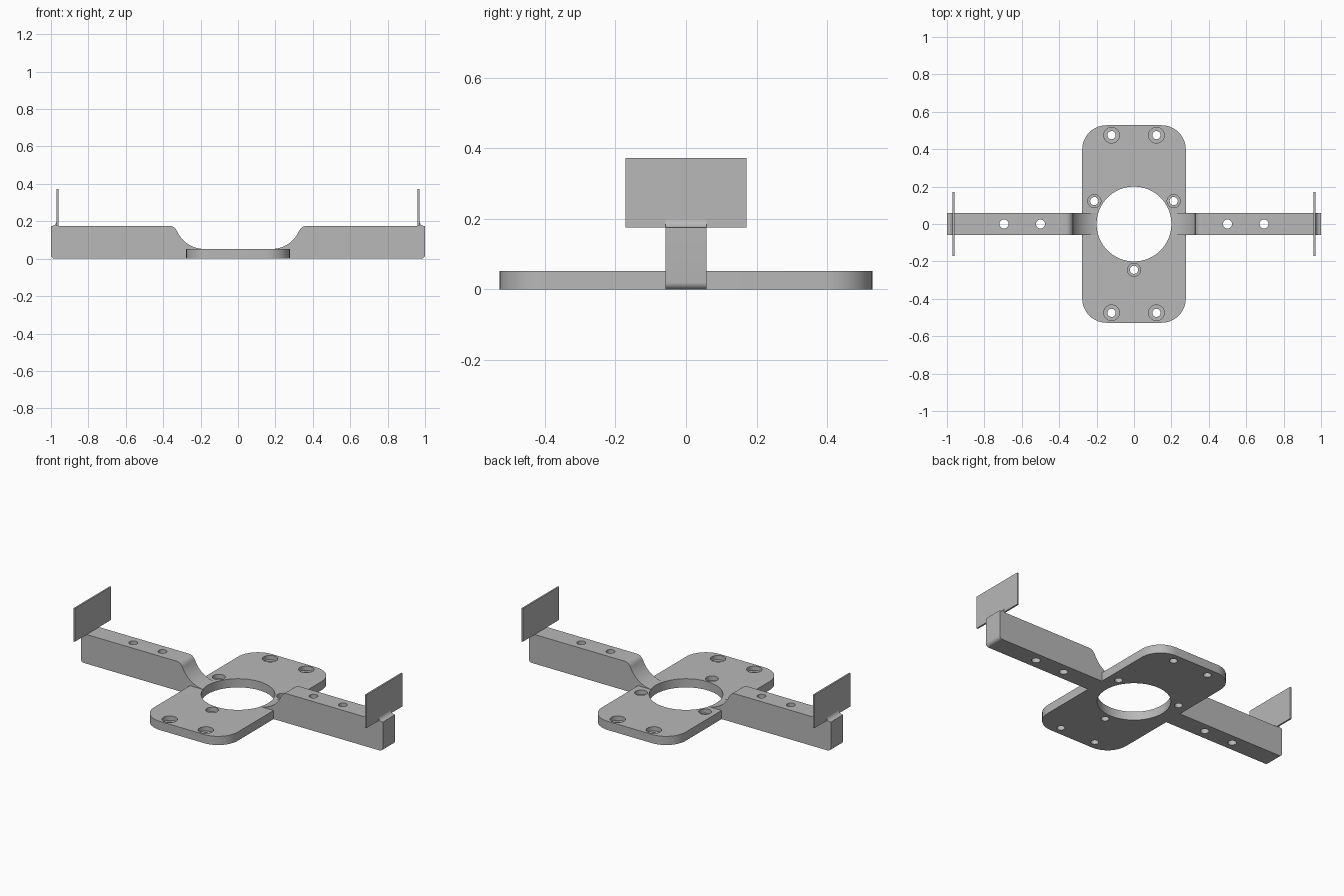
import bpy, bmesh
from math import cos, sin, radians, pi

if "Cube" in bpy.data.objects:
    bpy.data.objects.remove(bpy.data.objects["Cube"], do_unlink=True)

GREY = (0.48, 0.48, 0.48, 1)
mat = bpy.data.materials.new("plain grey")
mat.use_nodes = True
mat.diffuse_color = GREY
mat.node_tree.nodes["Principled BSDF"].inputs["Base Color"].default_value = GREY

PLATE_X, PLATE_Y, PLATE_Z = 0.277, 0.528, 0.052
ARM_Y, ARM_Z = 0.0585, 0.175


def arc(cx, cy, r, start, end, n=12):
    """Points along a circular arc, angles in degrees."""
    angles = [radians(start + (end - start) * i / n) for i in range(n + 1)]
    return [(cx + r * cos(a), cy + r * sin(a)) for a in angles]


def add_prism(bm, points, low, high, place):
    """Closed prism over a 2D outline; place maps (u, v, depth) to xyz."""
    rings = [[bm.verts.new(place(u, v, d)) for u, v in points] for d in (low, high)]
    bm.faces.new(rings[0])
    bm.faces.new(rings[1])
    for i in range(len(points)):
        j = (i + 1) % len(points)
        bm.faces.new((rings[0][i], rings[0][j], rings[1][j], rings[1][i]))


def finish(name, bm):
    bmesh.ops.recalc_face_normals(bm, faces=bm.faces)
    mesh = bpy.data.meshes.new(name)
    bm.to_mesh(mesh)
    bm.free()
    mesh.materials.append(mat)
    ob = bpy.data.objects.new(name, mesh)
    bpy.context.collection.objects.link(ob)
    return ob


def upright(u, v, d):
    return (u, v, d)


def sideways(side):
    return lambda u, v, d: (side * u, d, v)


def cylinders(name, holes, low, high, n=32):
    """One cutter made of upright cylinders, holes given as (x, y, radius)."""
    bm = bmesh.new()
    for x, y, r in holes:
        add_prism(bm, arc(x, y, r, 0, 360, n)[:-1], low, high, upright)
    return finish(name, bm)


def select_only(ob):
    bpy.ops.object.select_all(action='DESELECT')
    ob.select_set(True)
    bpy.context.view_layer.objects.active = ob


def combine(target, tool, operation):
    select_only(target)
    mod = target.modifiers.new(operation, 'BOOLEAN')
    mod.operation, mod.solver, mod.object = operation, 'EXACT', tool
    bpy.ops.object.modifier_apply(modifier=mod.name)
    bpy.data.objects.remove(tool, do_unlink=True)


# Rounded base plate
R = 0.13
outline = []
for sx, sy, start in ((1, 1, 0), (-1, 1, 90), (-1, -1, 180), (1, -1, 270)):
    outline += arc(sx * (PLATE_X - R), sy * (PLATE_Y - R), R, start, start + 90)
bm = bmesh.new()
add_prism(bm, outline, 0, PLATE_Z, upright)
body = finish("mounting_bracket", bm)

# Arms, with a concave scoop rising from the plate and a rounded lower end
profile = [(0.18, 0)]
profile += arc(0.98, 0.02, 0.02, -90, 0, 6)
profile += [(1, ARM_Z)]
profile += arc(0.365, ARM_Z - 0.04, 0.04, 90, 158, 8)
profile += arc(0.18, PLATE_Z + 0.159, 0.159, -22, -90, 16)
for side in (1, -1):
    bm = bmesh.new()
    add_prism(bm, profile, -ARM_Y, ARM_Y, sideways(side))
    combine(body, finish("arm", bm), 'UNION')

# Central opening, screw holes and counterbores
combine(body, cylinders("opening", [(0, 0, 0.2)], -0.1, 0.3, 96), 'DIFFERENCE')
corners = [(sx * 0.12, sy * 0.475) for sx in (1, -1) for sy in (1, -1)]
ring = arc(0, 0, 0.245, 30, 270, 2)
bores = [(x, y, 0.022) for x, y in corners + ring]
bores += [(side * x, 0, 0.024) for side in (1, -1) for x in (0.5, 0.695)]
combine(body, cylinders("bores", bores, -0.1, 0.3), 'DIFFERENCE')
sinks = [(x, y, 0.042) for x, y in corners] + [(x, y, 0.035) for x, y in ring]
combine(body, cylinders("counterbores", sinks, 0.026, 0.1), 'DIFFERENCE')

# Upright end panels, each with a small concave fillet at its foot
parts = [body]
for side, label in ((1, "left"), (-1, "right")):
    bm = bmesh.new()
    panel = [(0.961, ARM_Z), (0.971, ARM_Z), (0.971, 0.373), (0.961, 0.373)]
    add_prism(bm, panel, -0.172, 0.172, sideways(side))
    parts.append(finish(label + "_end_panel", bm))
    bm = bmesh.new()
    foot = [(0.97, ARM_Z - 0.002)] + arc(0.996, ARM_Z + 0.025, 0.025, 270, 180, 8)
    add_prism(bm, foot, -ARM_Y, ARM_Y, sideways(side))
    parts.append(finish(label + "_panel_fillet", bm))

for ob in parts:
    select_only(ob)
    bpy.ops.object.shade_smooth_by_angle(angle=radians(30))
